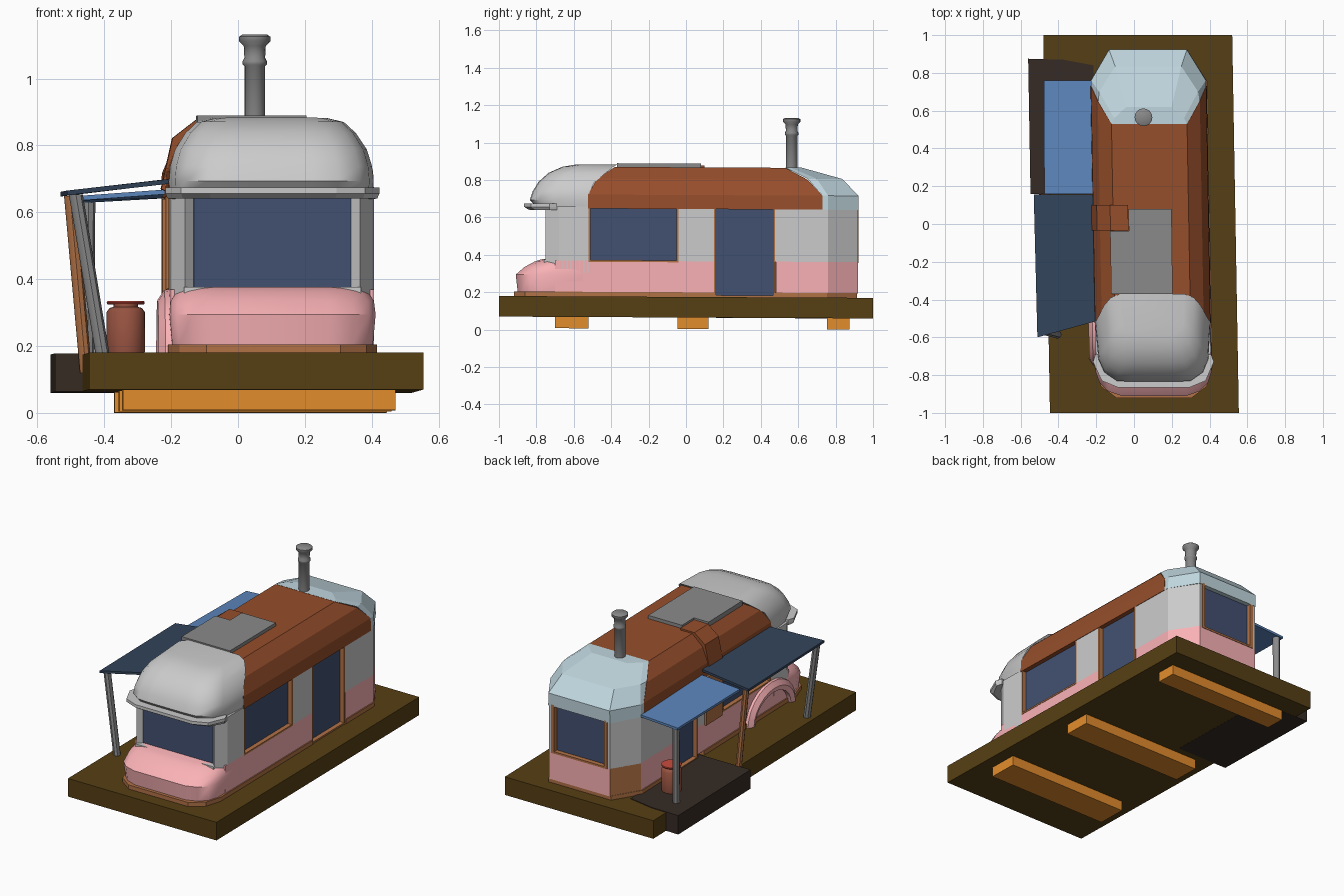
import bpy, bmesh, math
from mathutils import Vector

C = 0.09  # centre line of the bus


def lin(*rgb):
    return [(c / 255 / 12.92 if c < 11 else ((c / 255 + 0.055) / 1.055) ** 2.4) for c in rgb] + [1]


MATS = {}
for key, rgb in dict(earth=(86, 63, 20), dark=(54, 43, 36), beam=(226, 140, 44), pink=(250, 178, 182),
                     glass=(66, 80, 112), roof=(150, 78, 43), sky=(192, 214, 222), wood=(178, 114, 70),
                     slate=(50, 68, 90), blue=(92, 134, 188), rust=(150, 82, 64), red=(200, 75, 60),
                     metal=(138, 138, 138)).items():
    MATS[key] = bpy.data.materials.new(key)
    MATS[key].diffuse_color = lin(*rgb)


def mesh(name, rings, mat=None, smooth=False):
    """Loft closed rings of equal size, capped; everything shares one slight skew."""
    bm = bmesh.new()
    loops = [[bm.verts.new((x - 0.0175 * y, y, z - 0.005 * y)) for x, y, z in r] for r in rings]
    for a, b in zip(loops, loops[1:]):
        n = len(a)
        for i in range(n):
            bm.faces.new((a[i], a[(i + 1) % n], b[(i + 1) % n], b[i]))
    bm.faces.new(loops[0])
    bm.faces.new(loops[-1])
    bmesh.ops.recalc_face_normals(bm, faces=bm.faces)
    me = bpy.data.meshes.new(name)
    bm.to_mesh(me)
    bm.free()
    ob = bpy.data.objects.new(name, me)
    bpy.context.collection.objects.link(ob)
    if mat:
        me.materials.append(MATS[mat])
    if smooth:
        bpy.ops.object.select_all(action='DESELECT')
        ob.select_set(True)
        bpy.context.view_layer.objects.active = ob
        bpy.ops.object.shade_smooth_by_angle(angle=math.radians(45))
    return ob


def prism(name, poly, z0, z1, mat=None):
    return mesh(name, [[(x, y, z) for x, y in poly] for z in (z0, z1)], mat)


def box(name, x0, x1, y0, y1, z0, z1, mat=None):
    return prism(name, [(x0, y0), (x1, y0), (x1, y1), (x0, y1)], z0, z1, mat)


def sym(half):
    """Mirror a half outline about the bus centre line."""
    return [(C + x, y) for x, y in half] + [(C - x, y) for x, y in reversed(half)]


def at(z, half):
    return [(x, y, z) for x, y in sym(half)]


def inset(p, d):
    x, y = p
    return (x - math.copysign(d, x) if abs(x) > 0.19 else x,
            y - math.copysign(d, y) if abs(y) > 0.7 else y)


def wall(name, path, z0, z1, mat=None):
    """Thick wall panel following an outline, wrapped round the glass core."""
    poly = path + [inset(p, 0.045) for p in reversed(path)]
    return prism(name, [(C + x, y) for x, y in poly], z0, z1, mat)


def lathe(name, x, y, prof, mat, n=16):
    return mesh(name, [[(x + r * math.cos(2 * math.pi * i / n), y + r * math.sin(2 * math.pi * i / n), z)
                        for i in range(n)] for r, z in prof], mat, True)


def rod(name, a, b, r, mat=None, n=8):
    rings = [[Vector(p) + Vector((r * math.cos(2 * math.pi * i / n), r * math.sin(2 * math.pi * i / n), 0))
              for i in range(n)] for p in (a, b)]
    return mesh(name, rings, mat, True)


# Platform, side deck and bearers
box("platform", -0.4625, 0.5375, -1, 1, 0.065, 0.175, "earth")
prism("side_deck", [(-0.545, 0.16), (-0.2, 0.16), (-0.2, 0.84), (-0.36, 0.87), (-0.545, 0.875)], 0.064, 0.179, "dark")
for i, (y0, y1) in enumerate([(-0.7, -0.52), (-0.045, 0.12), (0.755, 0.875)]):
    box("bearer_%d" % i, -0.356, 0.459, y0, y1, 0.0045, 0.066, "beam")

# Glass core seen through every opening, and the wooden skirt
core = [inset(p, 0.025) for p in [(0.26, -0.75), (0.305, -0.68), (0.305, 0.76), (0.205, 0.92)]]
prism("glass_core", sym(core), 0.17, 0.7, "glass")
for tag, s in (("right", 1), ("left", -1)):
    front = [(0.0, -0.92), (0.2, -0.92), (0.28, -0.86), (0.312, -0.76), (0.312, 0.15)]
    rear = [(0.312, 0.475), (0.312, 0.755), (0.21, 0.915), (0, 0.915)]
    for part, path in (("front", front), ("rear", rear)):
        wall("skirt_%s_%s" % (part, tag), [(s * x, y) for x, y in path], 0.175, 0.2, "wood")

# Pink lower body
wall("lower_right_front", [(0.305, -0.7), (0.305, 0.15)], 0.198, 0.366, "pink")
wall("lower_left_front", [(-0.305, -0.7), (-0.305, 0.2)], 0.198, 0.366, "pink")
wall("lower_left_rear", [(-0.305, 0.45), (-0.305, 0.76)], 0.198, 0.366, "pink")
wall("lower_corner", [(-0.305, 0.76), (-0.205, 0.92)], 0.198, 0.366, "wood")
wall("lower_right_rear", [(0.305, 0.48), (0.305, 0.76), (0.205, 0.92), (-0.205, 0.92)], 0.198, 0.366, "pink")

# Rounded nose
nose = []
for z, yf, hw, yb in [(0.198, -0.9, 0.3, -0.55), (0.29, -0.91, 0.308, -0.55), (0.33, -0.865, 0.304, -0.6),
                      (0.36, -0.81, 0.285, -0.68), (0.373, -0.77, 0.262, -0.7)]:
    k = hw / 0.305
    nose.append(at(z, [(0.17 * k, yf), (0.24 * k, yf + 0.025), (0.285 * k, yf + 0.07 * k),
                       (hw, max(yf + 0.13, -0.78) if yf + 0.13 < yb else yb - 0.01), (hw, yb)]))
mesh("nose", nose, "pink", True)

# Grey upper wall panels
for tag, s in (("right", 1), ("left", -1)):
    wall("front_pillar_" + tag, [(s * 0.262, -0.75), (s * 0.305, -0.68), (s * 0.305, -0.52)], 0.3, 0.655)
    y = 0.475 if s > 0 else 0.45
    wall("rear_wall_" + tag, [(s * 0.305, y), (s * 0.305, 0.76), (s * 0.205, 0.92), (s * 0.185, 0.92)], 0.364, 0.655)
wall("mid_wall_right", [(0.305, -0.04), (0.305, 0.15)], 0.364, 0.655)
wall("mid_wall_left", [(-0.305, -0.04), (-0.305, 0.2)], 0.364, 0.655)

# Window and door trims in the reveals
for s, y0, y1, z0, nm in [(1, -0.52, -0.04, 0.36, "window_right"), (1, 0.15, 0.475, 0.175, "door_right"),
                          (-1, -0.52, -0.04, 0.36, "window_left"), (-1, 0.2, 0.45, 0.175, "door_left")]:
    xs = sorted((C + s * 0.27, C + s * 0.307))
    for j, y in enumerate((y0, y1 - 0.01)):
        box("%s_jamb_%d" % (nm, j), *xs, y, y + 0.01, z0, 0.65, "wood")
    box(nm + "_sill", *xs, y0, y1, z0, z0 + 0.01, "wood")
for s in (-1, 1):
    box("rear_window_jamb", C + s * 0.178 - 0.01, C + s * 0.178 + 0.01, 0.87, 0.923, 0.36, 0.655, "wood")
box("rear_window_sill", C - 0.18, C + 0.18, 0.87, 0.923, 0.36, 0.372, "wood")
box("windshield_sill", C - 0.265, C + 0.265, -0.76, -0.7, 0.355, 0.372)
box("left_shutter", -0.226, -0.19, -0.03, 0.13, 0.35, 0.64, "wood")

# Wheel arch on the left side
arch = []
for i in range(13):
    a = math.pi * i / 12
    cy, sz = math.cos(a), math.sin(a)
    arch.append([(x, -0.51 + ry * cy, 0.175 + rz * sz) for x, ry, rz in
                 [(-0.2, 0.24, 0.195), (-0.23, 0.235, 0.19), (-0.25, 0.205, 0.16), (-0.24, 0.175, 0.13), (-0.2, 0.175, 0.13)]])
mesh("wheel_arch", arch, "pink", True)

# Roof: front dome, middle, faceted rear cap
dome = []
for z, yf, hw, yb in [(0.65, -0.8, 0.303, -0.52), (0.69, -0.835, 0.306, -0.52), (0.735, -0.82, 0.302, -0.515),
                      (0.785, -0.79, 0.287, -0.49), (0.835, -0.735, 0.255, -0.43), (0.868, -0.66, 0.22, -0.39),
                      (0.88, -0.59, 0.17, -0.37)]:
    k = hw / 0.305
    dome.append(at(z, [(0.12 * k, yf), (0.195 * k, yf + 0.005), (0.26 * k, yf + 0.05 * k), (0.29 * k, yf + 0.12 * k), (hw, yb)]))
mesh("front_dome", dome, None, True)
mesh("roof_middle", [at(z, [(w, a), (w, b)]) for z, w, a, b in
                     [(0.645, 0.308, -0.525, 0.73), (0.72, 0.305, -0.525, 0.73),
                      (0.805, 0.27, -0.475, 0.65), (0.868, 0.2, -0.38, 0.53)]], "roof")
mesh("rear_cap", [at(z, h) for z, h in
                  [(0.645, [(0.306, 0.73), (0.306, 0.76), (0.208, 0.923)]),
                   (0.72, [(0.304, 0.73), (0.304, 0.76), (0.206, 0.923)]),
                   (0.81, [(0.268, 0.65), (0.262, 0.7), (0.175, 0.835)]),
                   (0.869, [(0.2, 0.53), (0.185, 0.56), (0.12, 0.62)])]], "sky")
# Raised roof strip and flat roof panel
mesh("roof_strip", [[(x, y, z) for x, z in [(-0.23, 0.67), (-0.196, 0.822), (-0.125, 0.877), (-0.03, 0.878),
                                            (-0.03, 0.86), (-0.115, 0.855), (-0.18, 0.8), (-0.21, 0.66)]]
                    for y in (-0.035, 0.1)], "roof")
prism("roof_panel", [(-0.127, -0.37), (0.198, -0.37), (0.2, 0.08), (-0.028, 0.08), (-0.028, -0.037), (-0.127, -0.037)],
      0.86, 0.888, "metal")

# Visor over the windshield
mesh("visor", [at(z, [(0.19 * k, -0.865 + d), (0.275 * k, -0.83 + d), (0.32 * k, -0.73), (0.306, -0.69)])
               for z, k, d in [(0.637, 0.98, 0.025), (0.652, 1, 0), (0.67, 1, 0)]])

# Chimney
lathe("chimney", 0.06, 0.565, [(0.031, 0.85), (0.031, 1.04), (0.036, 1.045), (0.036, 1.055), (0.031, 1.065),
                                (0.033, 1.1), (0.047, 1.115), (0.047, 1.128), (0.038, 1.134)], "metal")


# Two awning panels on leaning posts
def awning(name, pts, mat):
    mesh(name, [[(x, y, z + d) for x, y, z in pts] for d in (-0.014, 0)], mat)


awning("front_awning", [(-0.21, 0.155, 0.7), (-0.528, 0.155, 0.662), (-0.522, -0.6, 0.662), (-0.212, -0.515, 0.697)], "slate")
awning("rear_awning", [(-0.2, 0.76, 0.66), (-0.463, 0.76, 0.645), (-0.472, 0.16, 0.65), (-0.2, 0.16, 0.67)], "blue")
rod("front_post", (-0.495, -0.565, 0.65), (-0.415, -0.585, 0.17), 0.021, "metal")
rod("middle_post", (-0.5, 0.14, 0.65), (-0.452, 0.15, 0.12), 0.018, "wood")
rod("rear_post", (-0.435, 0.735, 0.638), (-0.437, 0.735, 0.17), 0.021, "metal")

# Barrel with a lid
lathe("barrel", -0.325, 0.62, [(0.054, 0.17), (0.057, 0.185), (0.057, 0.305), (0.048, 0.317), (0.036, 0.32), (0.036, 0.33)], "rust")
lathe("barrel_lid", -0.325, 0.62, [(0.055, 0.328), (0.057, 0.333), (0.055, 0.337)], "red")
